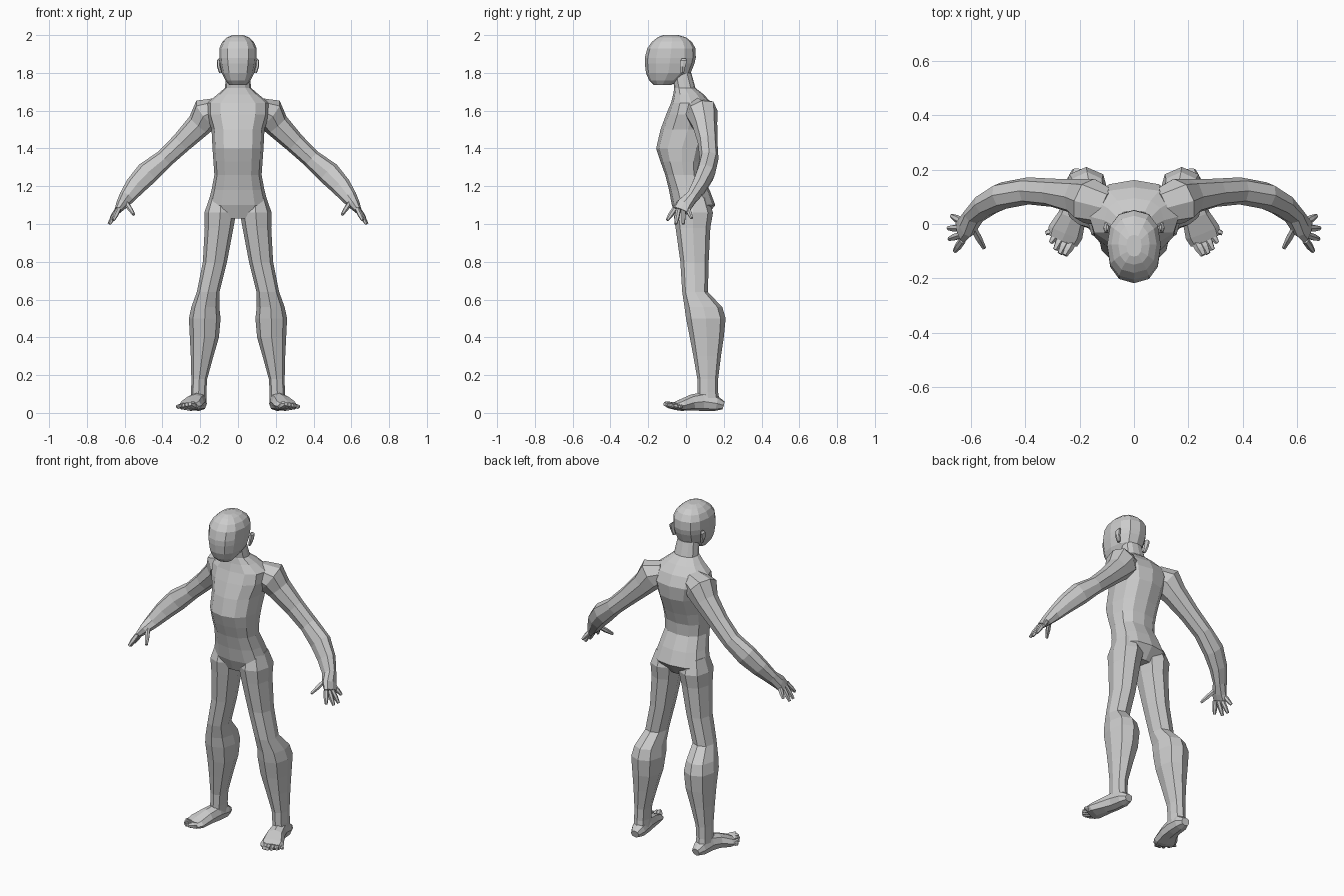
import bpy, bmesh, math
from mathutils import Vector


def soft(t, p):
    return math.copysign(abs(t) ** p, t)


def tube(name, secs, n=8, hint=(0, 1, 0), level=False, mirror=True, p=0.85):
    """Loft elliptical sections (x, y, z, half_a, half_b); half_b lies along hint."""
    bm = bmesh.new()
    cs = [Vector(s[:3]) for s in secs]
    rings = []
    for i, s in enumerate(secs):
        t = cs[min(i + 1, len(cs) - 1)] - cs[max(i - 1, 0)]
        t = Vector((0, 0, 1)) if level else t.normalized()
        v = Vector(hint)
        v = (v - t * v.dot(t)).normalized()
        u = v.cross(t)
        ring = []
        for k in range(n):
            a = 2 * math.pi * k / n
            co = cs[i] + u * s[3] * soft(math.cos(a), p) + v * s[4] * soft(math.sin(a), p)
            co.z = max(co.z, 0)
            ring.append(bm.verts.new(co))
        rings.append(ring)
    for r, q in zip(rings, rings[1:]):
        for k in range(n):
            m = (k + 1) % n
            bm.faces.new((r[k], r[m], q[m], q[k]))
    bm.faces.new(rings[0])
    bm.faces.new(rings[-1])
    bmesh.ops.recalc_face_normals(bm, faces=bm.faces)
    me = bpy.data.meshes.new(name)
    bm.to_mesh(me)
    bm.free()
    ob = bpy.data.objects.new(name, me)
    bpy.context.collection.objects.link(ob)
    if mirror:
        ob.modifiers.new("Mirror", 'MIRROR')
    return ob


def stack(name, rows):
    """Central body part from rows of (z, half_width, y_front, y_back)."""
    return tube(name, [(0, (f + b) / 2, z, w, (b - f) / 2) for z, w, f, b in rows],
                n=12, level=True, mirror=False)


def digit(name, base, tip, r):
    """Finger or toe with a slight knuckle bulge."""
    a, b = Vector(base), Vector(tip)
    tube(name, [(*a.lerp(b, f), r * k, r * k) for f, k in ((0, 1), (0.55, 1), (1, 0.6))],
         n=6, hint=(0.3, 0.2, 1) if a.z < 0.5 else (0.2, 1, 0))


# head
stack("head", [(1.735, .045, -.17, -.08), (1.76, .066, -.195, -.03), (1.80, .086, -.212, .025),
               (1.85, .096, -.218, .045), (1.88, .099, -.218, .052), (1.93, .099, -.205, .05),
               (1.965, .083, -.18, .03), (1.988, .058, -.15, .0), (2.0, .028, -.12, -.04)])
tube("ear", [(.092, -.02, 1.80, .008, .01), (.102, -.018, 1.835, .01, .017),
             (.104, -.012, 1.865, .008, .02), (.098, -.012, 1.875, .004, .012)], n=6, level=True)

# torso and neck
stack("torso", [(1.03, .10, -.045, .10), (1.10, .16, -.075, .155), (1.18, .14, -.09, .125),
                (1.26, .125, -.11, .085), (1.33, .13, -.135, .09), (1.40, .135, -.158, .115),
                (1.50, .14, -.135, .155), (1.58, .165, -.105, .162), (1.64, .165, -.08, .135),
                (1.685, .11, -.068, .095), (1.72, .07, -.062, .05), (1.80, .06, -.075, .028)])

# arms down to the palm
tube("arm", [(.10, .06, 1.61, .06, .07), (.165, .085, 1.585, .088, .085),
             (.205, .10, 1.525, .068, .066), (.30, .115, 1.43, .055, .052),
             (.39, .122, 1.345, .05, .05), (.48, .105, 1.27, .062, .05),
             (.545, .07, 1.20, .054, .042), (.59, .03, 1.14, .042, .032),
             (.618, -.01, 1.10, .03, .045), (.638, -.027, 1.07, .018, .046)])
for name, base, tip in (("index_finger", (.632, -.06, 1.08), (.66, -.10, 1.02)),
                        ("middle_finger", (.637, -.04, 1.075), (.68, -.055, 1.0)),
                        ("ring_finger", (.637, -.015, 1.075), (.684, -.015, 1.0)),
                        ("little_finger", (.632, .008, 1.085), (.672, .03, 1.03)),
                        ("thumb", (.595, -.01, 1.115), (.552, -.088, 1.05))):
    digit(name, base, tip, .013)

# legs
tube("leg", [(.09, .035, 1.14, .06, .08), (.094, .038, 1.06, .084, .105),
             (.10, .037, .98, .076, .092), (.122, .045, .80, .064, .075),
             (.158, .048, .64, .06, .068), (.173, .092, .56, .074, .10),
             (.176, .105, .50, .084, .105), (.178, .11, .40, .077, .09),
             (.19, .112, .30, .06, .073), (.205, .115, .18, .042, .055),
             (.208, .115, .11, .04, .055), (.208, .12, .05, .04, .06)], level=True)

# feet and toes
tube("foot", [(.203, .198, .04, .025, .022), (.206, .16, .05, .042, .04),
              (.213, .09, .06, .045, .05), (.228, .03, .055, .052, .042),
              (.252, -.03, .04, .066, .03), (.265, -.06, .035, .06, .02)], hint=(0, 0, 1))
for i in range(5):
    f = i / 4
    digit(f"toe_{i + 1}", (.225 + .075 * f, -.06 + .035 * f, .035),
          (.255 + .07 * f, -.115 + .08 * f * f, .048 - .015 * f), .018 - .006 * f)
